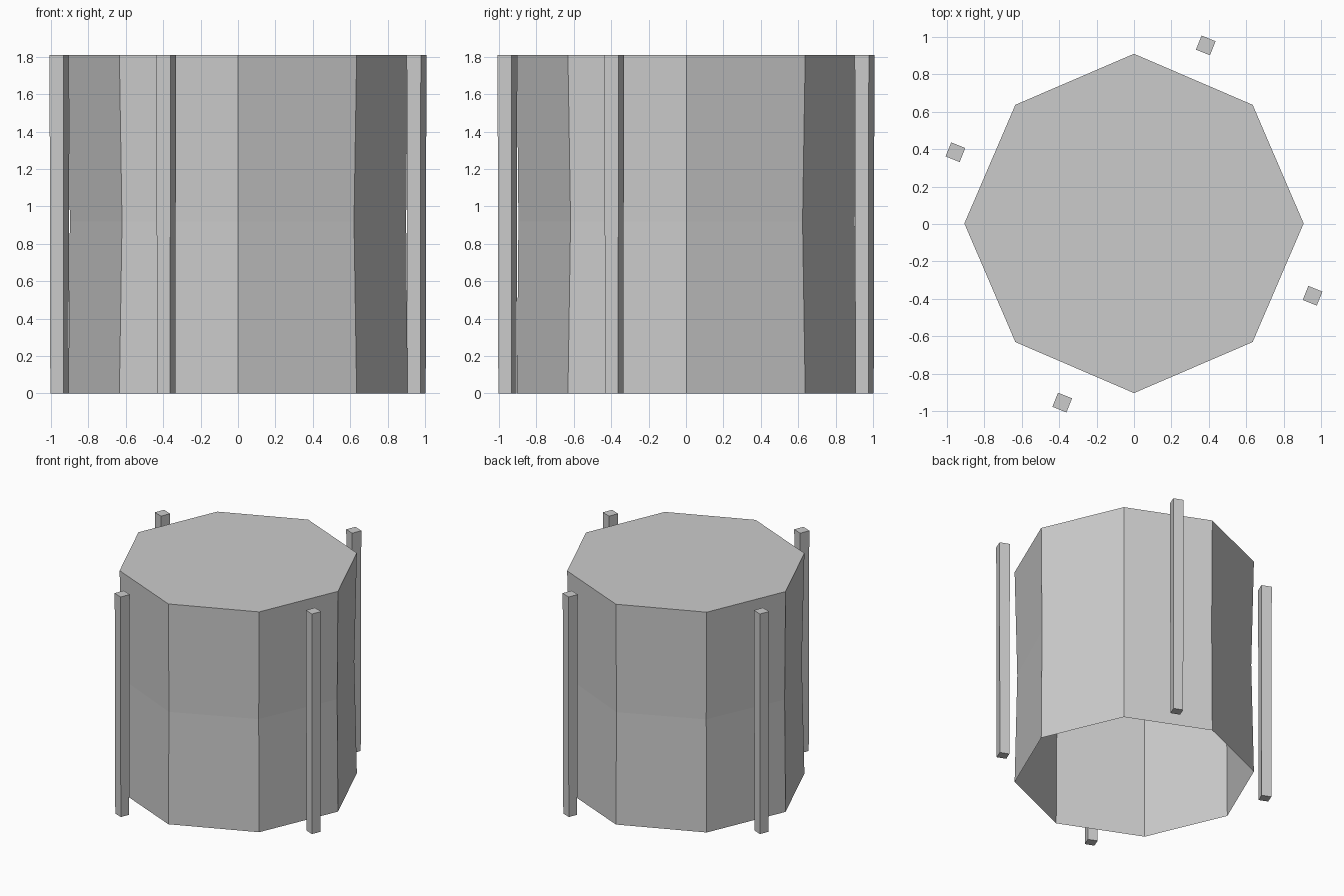
import bpy, bmesh
from math import cos, sin, pi, radians

if "Cube" in bpy.data.objects:
    bpy.data.objects.remove(bpy.data.objects["Cube"])

HEIGHT = 1.81


def make_object(name, bm):
    bmesh.ops.recalc_face_normals(bm, faces=bm.faces)
    mesh = bpy.data.meshes.new(name)
    bm.to_mesh(mesh)
    bm.free()
    obj = bpy.data.objects.new(name, mesh)
    bpy.context.collection.objects.link(obj)
    return obj


# Eight-sided drum: thin wall, closed top, open bottom, slightly pinched waist
bm = bmesh.new()
rings = []
for z, pinch in ((0, 0), (0.92, 1), (HEIGHT, 0)):
    ring = []
    for i in range(8):
        a = i * pi / 4
        diagonal = i % 2
        r = (0.897 if diagonal else 0.907) - pinch * (0.02 if diagonal else 0.008)
        ring.append(bm.verts.new((r * cos(a), r * sin(a) + 0.003, z)))
    rings.append(ring)
for low, high in zip(rings, rings[1:]):
    for i in range(8):
        j = (i + 1) % 8
        bm.faces.new((low[i], low[j], high[j], high[i]))
bm.faces.new(rings[-1])
make_object("drum", bm)

# Four square posts standing off alternate sides, slightly slimmer at the foot
for k in range(4):
    bm = bmesh.new()
    bmesh.ops.create_cube(bm, size=1)
    for v in bm.verts:
        side = 0.081 if v.co.z > 0 else 0.075
        v.co = (v.co.x * side, v.co.y * side, (v.co.z + 0.5) * HEIGHT)
    post = make_object(f"post_{k + 1}", bm)
    a = radians(68.1 + 90 * k)
    post.location = (1.029 * cos(a), 1.029 * sin(a), 0)
    post.rotation_euler.z = a
